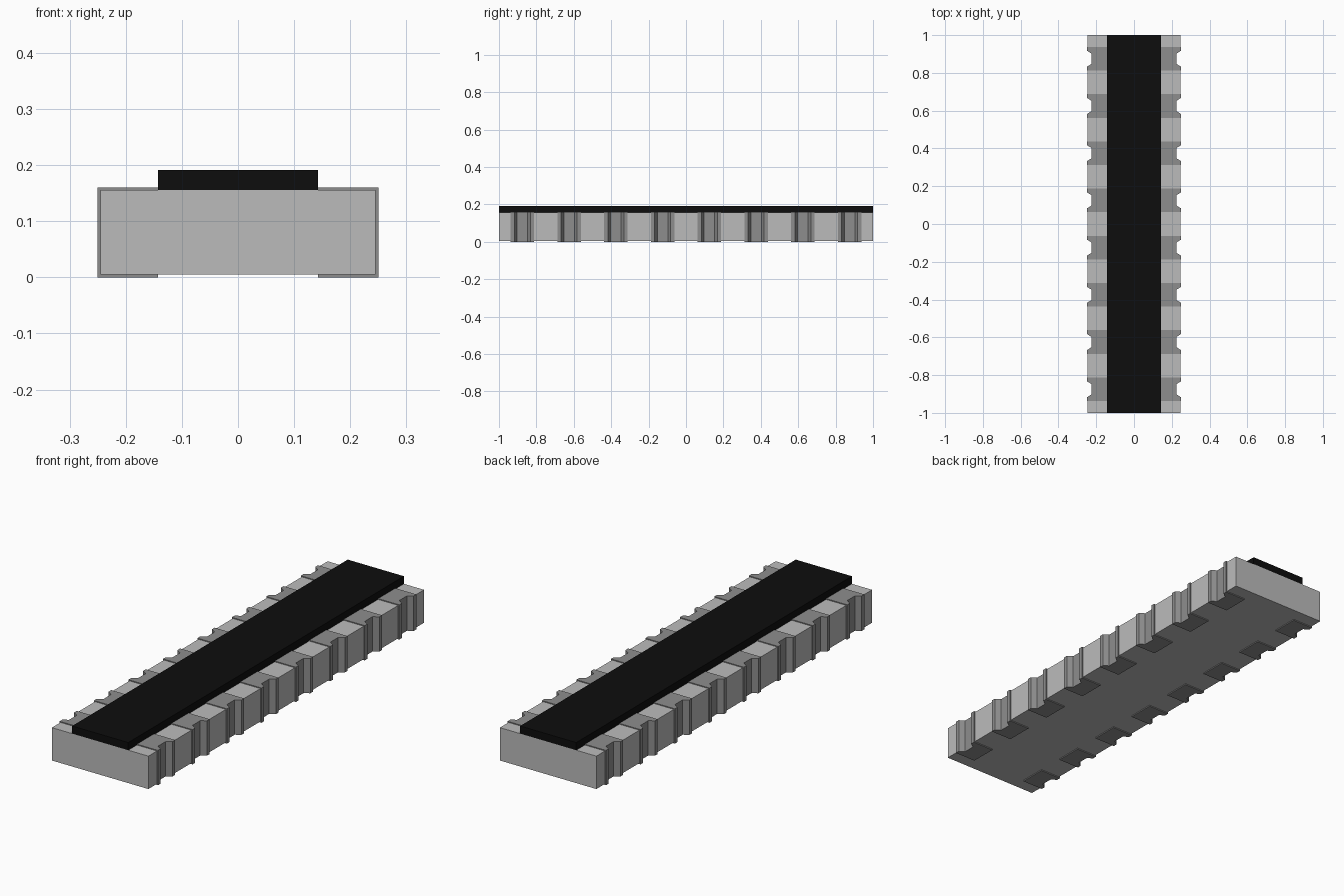
import bpy, bmesh

cube = bpy.data.objects.get("Cube")
if cube:
    bpy.data.objects.remove(cube, do_unlink=True)


def material(name, value):
    mat = bpy.data.materials.new(name)
    mat.use_nodes = True
    colour = (value, value, value, 1)
    mat.diffuse_color = colour
    mat.node_tree.nodes["Principled BSDF"].inputs["Base Color"].default_value = colour
    return mat


ceramic = material("light grey ceramic", 0.50)
metal = material("grey metal", 0.27)
coating = material("black coating", 0.004)


def prism(name, outline, z0, z1, mat):
    """Extrude a flat xy outline from z0 up to z1."""
    bm = bmesh.new()
    base = bm.faces.new([bm.verts.new((x, y, z0)) for x, y in outline])
    top = bmesh.ops.extrude_face_region(bm, geom=[base])["geom"]
    verts = [v for v in top if isinstance(v, bmesh.types.BMVert)]
    bmesh.ops.translate(bm, verts=verts, vec=(0, 0, z1 - z0))
    bmesh.ops.recalc_face_normals(bm, faces=bm.faces)
    mesh = bpy.data.meshes.new(name)
    bm.to_mesh(mesh)
    bm.free()
    mesh.materials.append(mat)
    obj = bpy.data.objects.new(name, mesh)
    bpy.context.collection.objects.link(obj)
    return obj


LENGTH, HALF_W, PITCH = 1.0, 0.25, 0.25
PAD_HALF, STRIP, PLATE = 0.0625, 0.143, 0.005
centres = [(i - 3.5) * PITCH for i in range(8)]


def notch(x, y):
    """Edge recess on the +x side, listed with y rising."""
    return [(x, y - 0.043), (x - 0.024, y - 0.028),
            (x - 0.024, y + 0.028), (x, y + 0.043)]


# Ceramic body with a recess behind every terminal
edge = HALF_W - PLATE
right = [(edge, -LENGTH)]
for c in centres:
    right += notch(edge, c)
right.append((edge, LENGTH))
left = [(-x, y) for x, y in reversed(right)]
prism("ceramic_body", right + left, PLATE, 0.156, ceramic)

# Metal terminals wrapping each long edge
for side, label in ((1, "left"), (-1, "right")):
    for i, c in enumerate(centres, 1):
        outline = ([(STRIP, c - PAD_HALF), (HALF_W, c - PAD_HALF)]
                   + notch(HALF_W, c)
                   + [(HALF_W, c + PAD_HALF), (STRIP, c + PAD_HALF)])
        prism(f"{label}_terminal_{i}", [(side * x, y) for x, y in outline],
              0, 0.16, metal)

# Black protective strip along the top
w = STRIP - 0.0005
prism("top_coating", [(-w, -LENGTH), (w, -LENGTH), (w, LENGTH), (-w, LENGTH)],
      0.156, 0.191, coating)
